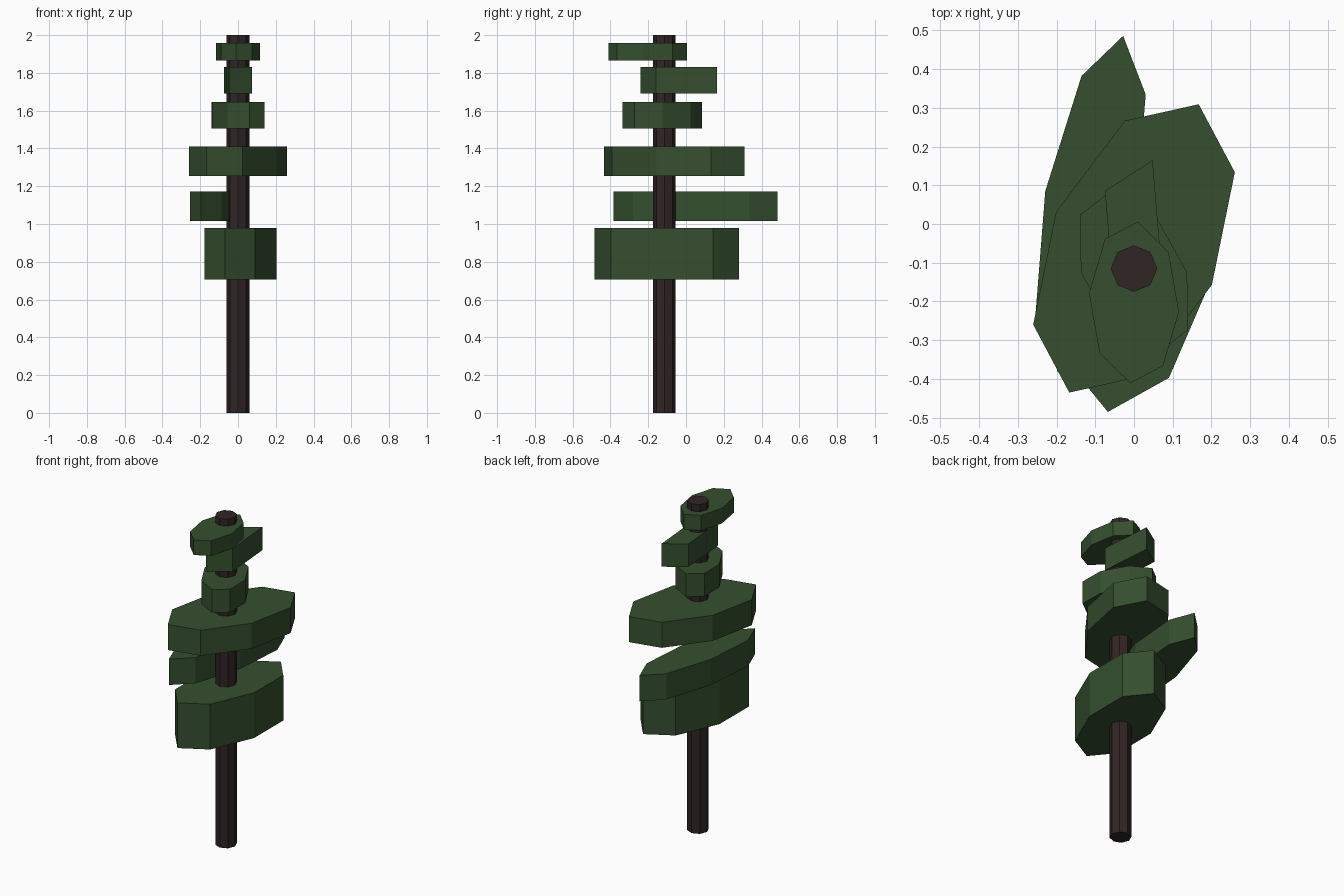
import bpy, math

if "Cube" in bpy.data.objects:
    bpy.data.objects.remove(bpy.data.objects["Cube"])


def material(name, rgb):
    m = bpy.data.materials.new(name)
    m.diffuse_color = (*rgb, 1)
    m.use_nodes = True
    m.node_tree.nodes["Principled BSDF"].inputs["Base Color"].default_value = m.diffuse_color
    return m


GREEN = material("pine green", (0.035, 0.078, 0.028))
BROWN = material("dark bark", (0.030, 0.018, 0.018))


def slab(name, centre, a, b, z0, z1, sides, mat):
    """Flat-sided prism whose outline is an n-gon stretched along axes a and b."""
    ring = []
    for i in range(sides):
        t = 2 * math.pi * i / sides
        ring.append((centre[0] + a[0] * math.cos(t) + b[0] * math.sin(t),
                     centre[1] + a[1] * math.cos(t) + b[1] * math.sin(t)))
    if a[0] * b[1] - a[1] * b[0] < 0:      # keep the outline anticlockwise
        ring.reverse()
    n = sides
    verts = [(x, y, z) for z in (z0, z1) for x, y in ring]
    faces = [tuple(reversed(range(n))), tuple(range(n, 2 * n))]
    faces += [(i, (i + 1) % n, (i + 1) % n + n, i + n) for i in range(n)]
    mesh = bpy.data.meshes.new(name)
    mesh.from_pydata(verts, [], faces)
    mesh.materials.append(mat)
    obj = bpy.data.objects.new(name, mesh)
    bpy.context.collection.objects.link(obj)
    return obj


# Trunk
slab("trunk", (0, -0.115), (0.06, 0), (0, 0.06), 0, 2, 8, BROWN)

# Foliage layers, bottom to top: centre, two stretch axes, z range, sides
layers = [
    ((0.0125, -0.1025), (-0.08, -0.3825), (0.19, -0.034), 0.705, 0.98, 8),
    ((-0.112, 0.051), (0.084, 0.4345), (-0.117, 0.034), 1.015, 1.172, 8),
    ((0, -0.063), (0.167, 0.372), (0.201, -0.094), 1.255, 1.41, 8),
    ((0, -0.125), (-0.06, 0.21), (0.137, 0), 1.505, 1.645, 8),
    ((0, -0.0375), (-0.075, 0.1225), (0.048, 0.2025), 1.69, 1.83, 4),
    ((0, -0.2025), (0.01, 0.208), (0.116, -0.024), 1.865, 1.957, 8),
]
for i, (c, a, b, z0, z1, n) in enumerate(layers, 1):
    slab(f"foliage_layer_{i}", c, a, b, z0, z1, n, GREEN)
